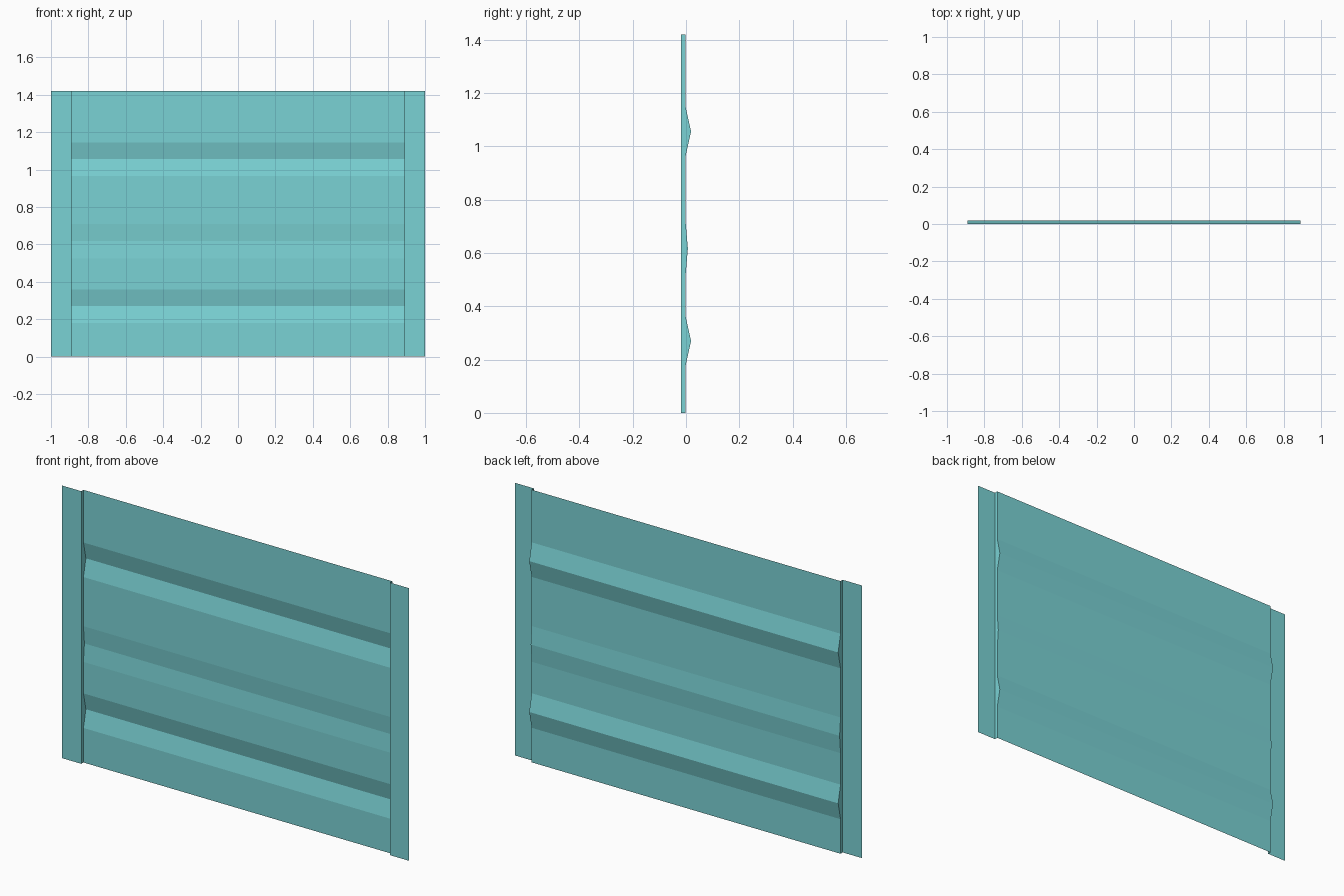
import bpy
import bmesh

cube = bpy.data.objects.get("Cube")
if cube:
    bpy.data.objects.remove(cube, do_unlink=True)

HEIGHT = 1.42
FLANGE_Y = -0.019   # plane of the side flanges
PANEL_Y = -0.001    # plane of the recessed sheet
INNER_X = 0.89

# Teal paint
teal = bpy.data.materials.new("teal_paint")
teal.use_nodes = True
colour = (0.195, 0.645, 0.66, 1)
teal.diffuse_color = colour
teal.node_tree.nodes["Principled BSDF"].inputs["Base Color"].default_value = colour

# Height profile of the sheet: three V grooves (centre, half height, crest y)
profile = [(0, PANEL_Y)]
for centre, half, crest in ((0.27, 0.09, 0.019),
                            (0.617, 0.093, 0.007),
                            (1.056, 0.09, 0.019)):
    profile += [(centre - half, PANEL_Y), (centre, crest), (centre + half, PANEL_Y)]
profile.append((HEIGHT, PANEL_Y))

# Columns across the width: flange, step wall, grooved sheet, step wall, flange
columns = [(-1, True), (-INNER_X, True), (-INNER_X, False),
           (INNER_X, False), (INNER_X, True), (1, True)]

bm = bmesh.new()
rows = [[bm.verts.new((x, FLANGE_Y if flange else y, z)) for x, flange in columns]
        for z, y in profile]
for low, high in zip(rows, rows[1:]):
    for i in range(len(columns) - 1):
        bm.faces.new((low[i], low[i + 1], high[i + 1], high[i]))

# Merge the flat flange strips into single faces
flat = [e for e in bm.edges
        if all(abs(v.co.y - FLANGE_Y) < 1e-5 for v in e.verts)
        and abs(e.verts[0].co.z - e.verts[1].co.z) < 1e-5
        and 0.01 < e.verts[0].co.z < HEIGHT - 0.01]
bmesh.ops.dissolve_edges(bm, edges=flat, use_verts=False)

mesh = bpy.data.meshes.new("pressed_sheet_panel")
bm.to_mesh(mesh)
bm.free()
mesh.materials.append(teal)
panel = bpy.data.objects.new("pressed_sheet_panel", mesh)
bpy.context.collection.objects.link(panel)
